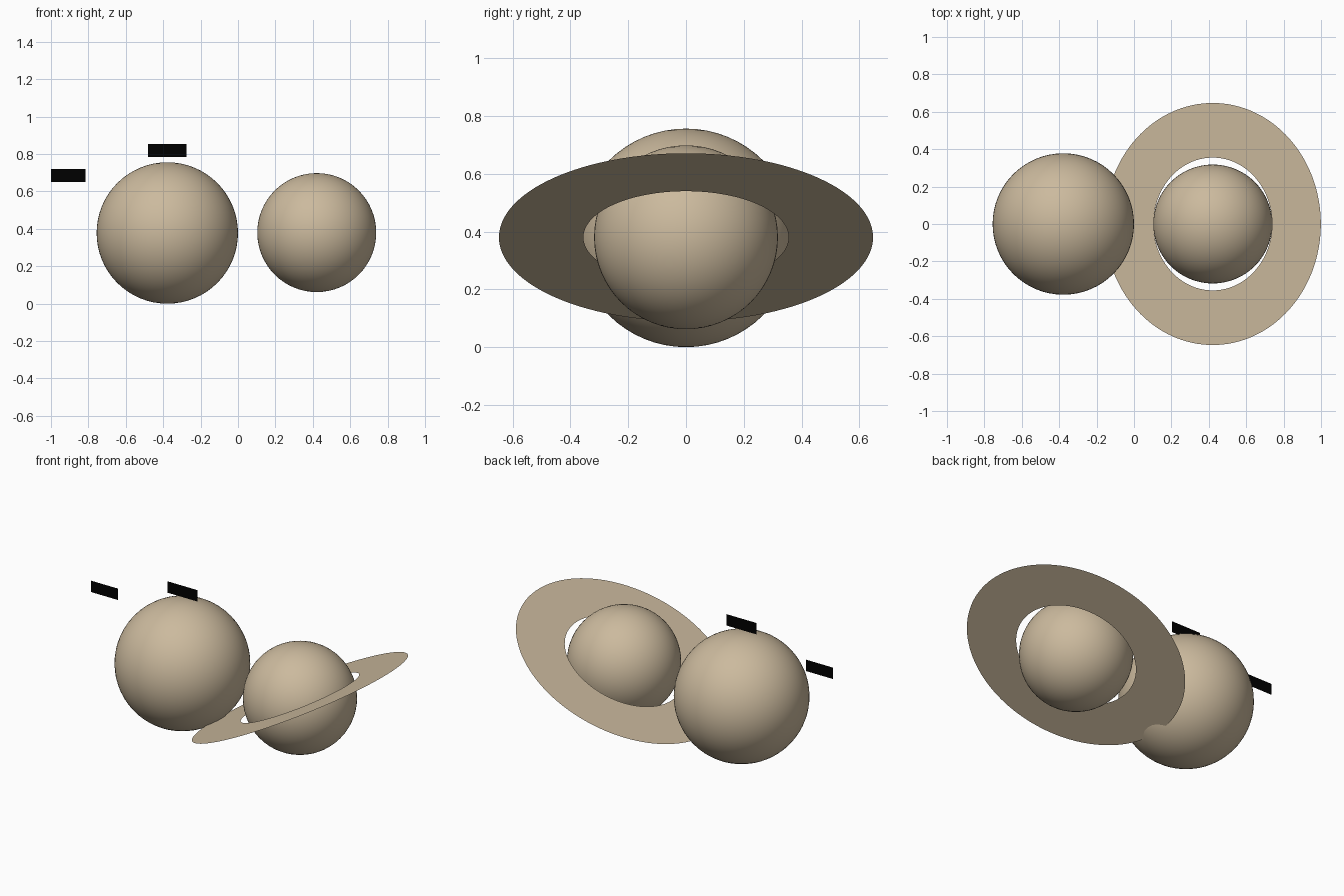
import bpy
import bmesh
import math
from mathutils import Matrix

cube = bpy.data.objects.get("Cube")
if cube:
    bpy.data.objects.remove(cube, do_unlink=True)


def make_material(name, rgb):
    mat = bpy.data.materials.new(name)
    mat.use_nodes = True
    color = (*rgb, 1.0)
    mat.diffuse_color = color
    bsdf = next(n for n in mat.node_tree.nodes if n.type == 'BSDF_PRINCIPLED')
    bsdf.inputs["Base Color"].default_value = color
    return mat


sand = make_material("sand", (0.60, 0.49, 0.34))
black = make_material("black", (0.0, 0.0, 0.0))


def add_object(name, bm, location, mat, smooth=False):
    mesh = bpy.data.meshes.new(name)
    for face in bm.faces:
        face.smooth = smooth
    bm.to_mesh(mesh)
    bm.free()
    mesh.materials.append(mat)
    obj = bpy.data.objects.new(name, mesh)
    obj.location = location
    bpy.context.collection.objects.link(obj)
    return obj


def add_planet(name, radius, location):
    bm = bmesh.new()
    bmesh.ops.create_uvsphere(bm, u_segments=64, v_segments=32, radius=radius)
    return add_object(name, bm, location, sand, smooth=True)


def add_ring(name, inner, outer, location, tilt):
    # Flat annulus bridged between two circles, raised on the +x side
    bm = bmesh.new()
    for radius in (inner, outer):
        bmesh.ops.create_circle(bm, segments=128, radius=radius)
    bmesh.ops.bridge_loops(bm, edges=bm.edges[:])
    bmesh.ops.recalc_face_normals(bm, faces=bm.faces[:])
    if bm.faces[:][0].normal.z < 0:
        bmesh.ops.reverse_faces(bm, faces=bm.faces[:])
    ring = add_object(name, bm, location, sand)
    ring.rotation_euler.y = -tilt
    return ring


def add_plate(name, width, height, location):
    # Upright flat plate facing the front
    bm = bmesh.new()
    bmesh.ops.create_grid(bm, x_segments=1, y_segments=1, size=0.5)
    bmesh.ops.scale(bm, vec=(width, height, 1), verts=bm.verts[:])
    bmesh.ops.rotate(bm, matrix=Matrix.Rotation(math.pi / 2, 3, 'X'), verts=bm.verts[:])
    return add_object(name, bm, location, black)


# Planets
add_planet("large_planet", 0.378, (-0.378, 0, 0.378))
ringed_center = (0.421, 0, 0.38)
add_planet("ringed_planet", 0.318, ringed_center)

# Tilted ring
add_ring("planet_ring", 0.355, 0.647, ringed_center, math.radians(26.7))

# Floating plates
add_plate("upper_plate", 0.205, 0.07, (-0.378, 0, 0.82))
add_plate("side_plate", 0.185, 0.07, (-0.9075, 0, 0.685))
